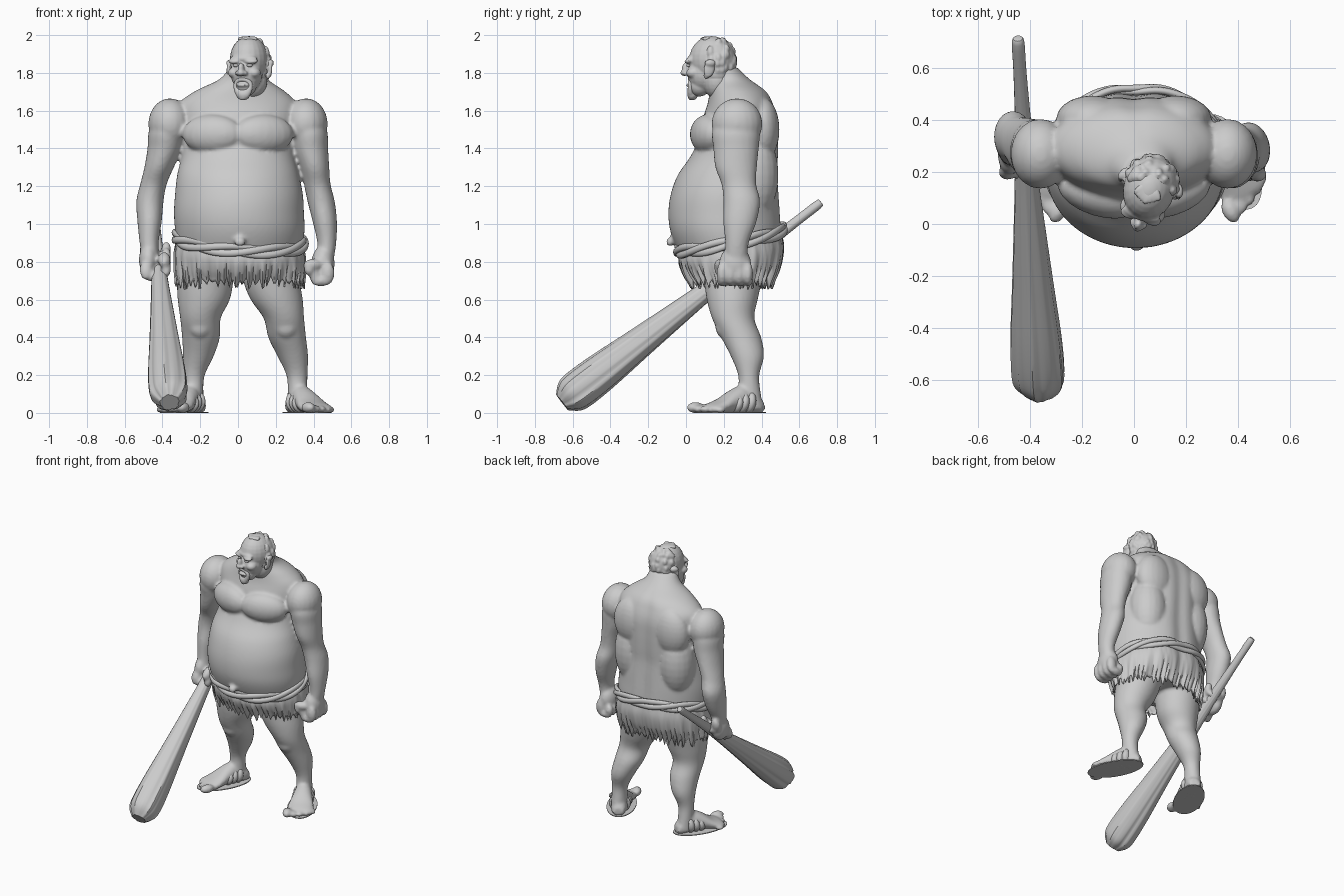
import bpy, bmesh, math, random
from mathutils import Vector, Matrix

random.seed(4)
if "Cube" in bpy.data.objects:
    bpy.data.objects.remove(bpy.data.objects["Cube"])

clay = bpy.data.materials.new("clay_grey")
clay.use_nodes = True
clay.diffuse_color = (0.6, 0.6, 0.6, 1)
clay.node_tree.nodes["Principled BSDF"].inputs["Base Color"].default_value = (0.6, 0.6, 0.6, 1)
X, Y, Z = Vector((1, 0, 0)), Vector((0, 1, 0)), Vector((0, 0, 1))

# One unit sphere, stamped wherever an ellipsoid is needed
stamp = bmesh.new()
bmesh.ops.create_uvsphere(stamp, u_segments=20, v_segments=14, radius=1)
unit = bpy.data.meshes.new("unit_sphere")
stamp.to_mesh(unit)
stamp.free()


def ball(bm, centre, radii, turn=0, tilt=0, xf=Matrix()):
    """Ellipsoid, tilted about x and turned about z."""
    m = (xf @ Matrix.Translation(centre) @ Matrix.Rotation(turn, 4, 'Z')
         @ Matrix.Rotation(tilt, 4, 'X') @ Matrix.Diagonal((*radii, 1)))
    unit.transform(m)
    bm.from_mesh(unit)
    unit.transform(m.inverted())


def spline(rows, sub=4):
    """Smooth in-between sections through the given ones."""
    out = []
    for i in range(len(rows) - 1):
        p = [rows[max(0, min(len(rows) - 1, i + k))] for k in (-1, 0, 1, 2)]
        for s in range(sub):
            t = s / sub
            out.append([0.5 * (2 * b + (c - a) * t + (2 * a - 5 * b + 4 * c - d) * t * t
                               + (3 * b - a - 3 * c + d) * t ** 3) for a, b, c, d in zip(*p)])
    return out + [list(rows[-1])]


def loft(bm, rows, side=X, other=Y, n=32, shape=None, caps=True):
    """Skin over elliptical sections (x, y, z, r_side, r_other)."""
    rings = []
    rows = spline(rows)
    for i, (x, y, z, ra, rb) in enumerate(rows):
        ring = []
        for k in range(n):
            a = math.tau * k / n
            f = shape(a, i / (len(rows) - 1)) if shape else 1
            p = Vector((x, y, z)) + (side * ra * math.cos(a) + other * rb * math.sin(a)) * f
            p.z = max(p.z, 0)
            ring.append(bm.verts.new(p))
        rings.append(ring)
    for r, s in zip(rings, rings[1:]):
        for k in range(n):
            bm.faces.new((r[k], r[(k + 1) % n], s[(k + 1) % n], s[k]))
    if caps:
        bm.faces.new(rings[0][::-1])
        bm.faces.new(rings[-1])
    return rings


def finish(bm, name, voxel=0, smooth=4, angle=50):
    if not voxel:
        bmesh.ops.recalc_face_normals(bm, faces=bm.faces)
    me = bpy.data.meshes.new(name)
    bm.to_mesh(me)
    bm.free()
    me.materials.append(clay)
    me.shade_smooth()
    ob = bpy.data.objects.new(name, me)
    bpy.context.collection.objects.link(ob)
    if voxel:
        rm = ob.modifiers.new("fuse", 'REMESH')
        rm.mode, rm.voxel_size, rm.use_smooth_shade = 'VOXEL', voxel, True
        sm = ob.modifiers.new("soften", 'SMOOTH')
        sm.factor, sm.iterations = 0.5, smooth
    else:
        me.set_sharp_from_angle(angle=math.radians(angle))
    return ob


# Body: torso, arms and legs fused into one skin
body = bmesh.new()
spine = lambda a, t: 1 - 0.07 * math.exp(-((a - math.pi / 2) / 0.16) ** 2) * min(1, 4 * (1 - t))
loft(body, [(.01, .25, .74, .29, .2), (.01, .235, .85, .325, .27), (.01, .215, .96, .342, .297),
            (.005, .207, 1.06, .344, .3), (.005, .21, 1.16, .338, .29), (0, .225, 1.26, .322, .268),
            (0, .26, 1.36, .3, .235), (0, .283, 1.46, .3, .212), (0, .29, 1.56, .32, .2),
            (0, .29, 1.64, .31, .175), (.01, .275, 1.705, .235, .15), (.03, .235, 1.765, .13, .105),
            (.05, .19, 1.83, .095, .08)], n=72, shape=spine)
ball(body, (.01, -.085, .905), (.03, .02, .025))
for s in (-1, 1):
    ball(body, (s * .135, .115, 1.475), (.165, .085, .105), turn=s * .3)      # chest
    ball(body, (s * .16, .405, 1.5), (.14, .09, .17))                         # shoulder blade
    ball(body, (s * .18, .36, 1.26), (.13, .13, .24))                         # lower back
    ball(body, (s * .36, .27, 1.53), (.115, .135, .135))                      # shoulder cap
    right = s < 0
    bulge = lambda z, w: math.exp(-((z - 1.17) / w) ** 2) if right else 0
    arm = [(.35, .28, 1.62, .06, .08), (.375, .265, 1.5, .095, .125), (.385, .265, 1.4, .092, .12),
           (.405, .265, 1.3, .078, .11), (.42, .28, 1.21, .07, .092), (.44, .295, 1.12, .072, .097),
           (.46, .285, 1.01, .064, .088), (.47, .27, .9, .05, .062), (.462, .265, .81, .045, .06)]
    loft(body, [(s * (x + .03 * bulge(z, .14)), y + .045 * bulge(z, .25), z, a, b)
                for x, y, z, a, b in arm])
    slide = lambda z: .08 * max(0, min(1, (.72 - z) / .4)) if right else 0
    leg = [(.16, .26, .86, .15, .18), (.175, .25, .71, .15, .155), (.205, .245, .6, .138, .135),
           (.243, .25, .5, .107, .112), (.26, .292, .4, .1, .106), (.29, .325, .3, .081, .088),
           (.312, .332, .2, .056, .056), (.315, .335, .11, .052, .06), (.31, .34, .02, .055, .07)]
    loft(body, [(s * x + slide(z), y, z, a, b) for x, y, z, a, b in leg])
    ball(body, (s * .255 + slide(.45), .2, .46), (.06, .045, .065))           # kneecap

    # Feet and toes, turned outward
    shift = Vector((slide(0), 0, 0))
    ahead = Vector((s * .46, -.89, 0))
    inner = Vector((-s * .89, -.46, 0))
    heel = Vector((s * .305, .355, 0)) + shift
    steps = [(-.055, .035, .03, .03), (-.02, .05, .045, .055), (.06, .058, .07, .075),
             (.13, .07, .06, .062), (.2, .088, .035, .04), (.26, .09, .02, .03), (.28, .07, .02, .02)]
    loft(body, [(*(heel + ahead * d + Z * z), w, h) for d, w, z, h in steps], inner, Z)
    for k in range(5):
        c = heel + ahead * (.3 - .004 * k * k) + inner * (.08 - .042 * k)
        r = .026 - .002 * k if k else .033
        ball(body, c + Z * r * .85, (r, r * 1.55, r * .9), turn=math.atan2(ahead.y, ahead.x) + math.pi / 2)

    # Instep wraps and thin soles
    wrap = bmesh.new()
    for d, h in ((.035, .083), (.075, .078), (.112, .07)):
        loft(wrap, [(*(heel + ahead * (d + e) + Z * (h * .7 - e * .3)), .068 + .2 * d * d + g, h * .72 + g)
                    for e, g in ((-.022, -.006), (-.008, .005), (.008, .005), (.022, -.006))], inner, Z, 28)
    finish(wrap, ("right" if right else "left") + "_foot_wrap")
    sole = bmesh.new()
    loft(sole, [(*(heel + ahead * .13 + Z * z), .1, .2) for z in (0, .006)], inner, ahead)
    finish(sole, ("right" if right else "left") + "_sole", angle=30)

# Left fist
ball(body, (.45, .26, .79), (.062, .085, .095))
for k in range(4):
    y = .19 + .046 * k
    ball(body, (.475, y, .74), (.036, .027, .062))
    ball(body, (.44, y, .698), (.056, .026, .028))
    ball(body, (.405, y, .73), (.028, .025, .038))
ball(body, (.395, .18, .785), (.05, .03, .03), turn=.2)
ball(body, (.375, .175, .765), (.026, .026, .04))

# Right hand closed around the club shaft
ball(body, (-.475, .27, .81), (.05, .08, .085), tilt=-.3)
for k in range(4):
    c = Vector((-.435, .2 + .047 * k, .722 + .034 * k))
    ball(body, c + Vector((-.052, 0, .035)), (.034, .027, .055), tilt=-.3)
    ball(body, c, (.065, .027, .03))
    ball(body, c + Vector((.055, -.01, .04)), (.027, .026, .045), tilt=-.3)
ball(body, (-.39, .2, .81), (.033, .055, .035), tilt=.6)
finish(body, "body", .011, 4)

# Head, looking slightly to its right
look = Matrix.Translation((.06, .14, 1.83)) @ Matrix.Rotation(-.3, 4, 'Z')
head = bmesh.new()
for c, r in (((0, -.005, .04), (.1, .12, .125)), ((0, -.05, -.03), (.085, .085, .1)),
             ((0, -.072, -.095), (.06, .06, .06)), ((0, .03, -.07), (.088, .08, .1)),
             ((0, -.148, -.01), (.017, .022, .035)), ((0, -.155, -.03), (.022, .022, .017)),
             ((0, -.128, -.095), (.034, .016, .009)), ((0, -.105, .045), (.075, .027, .02))):
    ball(head, c, r, xf=look)
for s in (-1, 1):
    ball(head, (s * .045, -.115, .032), (.037, .024, .014), tilt=.2, xf=look)          # brow
    ball(head, (s * .056, -.09, -.03), (.033, .037, .028), xf=look)                    # cheek
    ball(head, (s * .021, -.145, -.032), (.013, .016, .012), xf=look)                  # nostril
    ball(head, (s * .108, .015, -.01), (.012, .03, .045), turn=s * .45, tilt=-.15, xf=look)
    ball(head, (s * .11, .022, .022), (.018, .03, .02), turn=s * .45, xf=look)         # ear rim
    ball(head, (s * .104, -.002, -.045), (.012, .016, .018), xf=look)                  # ear lobe
finish(head, "head", .0065, 2)

eyes = bmesh.new()
for s in (-1, 1):
    ball(eyes, (s * .038, -.118, .01), (.016, .014, .01), xf=look)
finish(eyes, "eyes")

# Goatee and moustache around the mouth
beard = bmesh.new()
for k in range(22):
    a = math.tau * k / 22
    drop = max(0, -math.sin(a))
    ball(beard, (.042 * math.cos(a), -.122 + .012 * abs(math.cos(a)), -.098 + .034 * math.sin(a) - .015 * drop),
         (.012, .015, .014 + .016 * drop), xf=look)
ball(beard, (0, -.11, -.145), (.038, .027, .03), xf=look)
finish(beard, "goatee", .006, 1)

# Short hair round the back with a thin tuft on the crown
hair = bmesh.new()
ball(hair, (0, .02, .038), (.102, .104, .118), xf=look)
ball(hair, (0, .03, -.03), (.094, .085, .08), xf=look)
for k in range(50):
    a, h = random.uniform(-.2, math.pi + .2), random.uniform(-.6, .95)
    w = math.sqrt(1 - h * h)
    ball(hair, (.096 * w * math.cos(a), .02 + .096 * w * math.sin(a), .035 + .112 * h),
         (.018, .018, .024), xf=look)
for k in range(7):
    ball(hair, (.012 * (k - 3), -.04 + .008 * abs(k - 3), .15), (.012, .03, .013), turn=.2 * (k - 3), xf=look)
finish(hair, "hair", .007, 2)
bpy.data.meshes.remove(unit)

# Pleated loincloth with a torn hem
belt_z = lambda a: .915 + .055 * math.sin(a) - .02 * math.cos(a)
cloth = bmesh.new()
N = 180
hem = [random.uniform(-.03, .02) if k % 3 else random.uniform(.01, .04) for k in range(N)]
cleft = lambda a: 1 - .08 * math.exp(-((a - math.pi / 2) / .2) ** 2)
pleat = lambda a, t: cleft(a) * (1 + t * (.022 * math.sin(19 * a) + .014 * math.sin(31 * a + 1)))
rings = loft(cloth, [(.01, .242, 0, .335, .275), (.01, .247, .33, .347, .285), (.01, .25, .67, .345, .265),
                     (.01, .25, 1, .335, .225)], n=N, shape=pleat, caps=False)
for i, ring in enumerate(rings):
    t = i / (len(rings) - 1)
    for k, v in enumerate(ring):
        top = belt_z(math.tau * k / N)
        v.co.z = top + (.682 + hem[k] - top) * t
shell = finish(cloth, "loincloth", angle=60)
shell.modifiers.new("thickness", 'SOLIDIFY').thickness = .01

# Twisted rope belt
belt = bmesh.new()
for j in range(3):
    loops = []
    for k in range(120):
        a = math.tau * k / 120
        w = 3 * a + j * math.tau / 3
        g = .008 * math.cos(w)
        p = Vector((.01 + (.343 + g) * math.cos(a), .24 + (.287 + g) * (cleft(a) + 1) / 2 * math.sin(a),
                    belt_z(a) + .022 * math.sin(w)))
        out = Vector((math.cos(a), math.sin(a), 0))
        loops.append([belt.verts.new(p + out * .014 * math.cos(q) + Z * .019 * math.sin(q))
                      for q in (math.tau * i / 10 for i in range(10))])
    for k in range(120):
        r, s = loops[k], loops[(k + 1) % 120]
        for i in range(10):
            belt.faces.new((r[i], r[(i + 1) % 10], s[(i + 1) % 10], s[i]))
finish(belt, "belt")

# Wooden club, grooved along the grain
club = bmesh.new()
tip, end = Vector((-.447, .715, 1.115)), Vector((-.362, -.655, .055))
axis = (end - tip).normalized()
side = axis.cross(Z).normalized()
grain = lambda a, t: 1 + t * (.05 * math.sin(5 * a + 2 * t) + .035 * math.sin(11 * a - 3 * t) + .02 * math.sin(17 * a))
loft(club, [(*tip.lerp(end, t), r, r) for t, r in
            ((0, .012), (.012, .024), (.1, .025), (.25, .032), (.4, .045), (.55, .062), (.7, .08),
             (.84, .098), (.93, .102), (.97, .09), (1, .05))], side, axis.cross(side), 56, grain)
finish(club, "club", angle=40)
